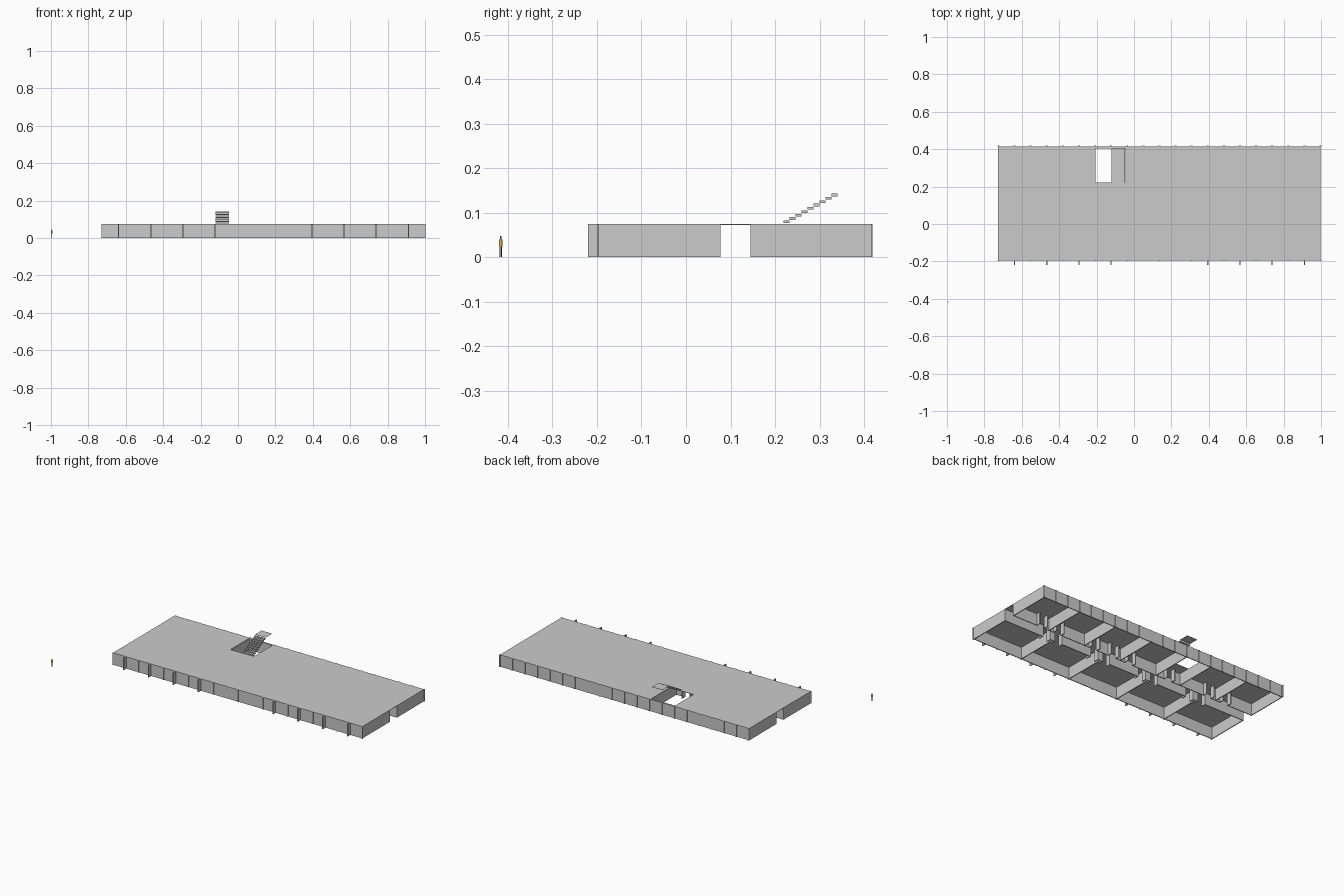
import bpy, bmesh, math

if "Cube" in bpy.data.objects:
    bpy.data.objects.remove(bpy.data.objects["Cube"])

H = 0.0745          # storey height
T = 0.005           # wall thickness
X0, X1 = -0.728, 0.997
YF, YB = -0.195, 0.415
CF, CB = 0.077, 0.145   # corridor faces
MOD = 0.0861


def grid_x(i):
    return -0.725 + MOD * i


def boxes(name, items, color=None):
    """One object from (x0, x1, y0, y1, z0, z1) blocks."""
    bm = bmesh.new()
    for x0, x1, y0, y1, z0, z1 in items:
        r = bmesh.ops.create_cube(bm, size=1)
        for v in r["verts"]:
            v.co = ((x0 + x1) / 2 + v.co.x * (x1 - x0),
                    (y0 + y1) / 2 + v.co.y * (y1 - y0),
                    (z0 + z1) / 2 + v.co.z * (z1 - z0))
    me = bpy.data.meshes.new(name)
    bm.to_mesh(me)
    bm.free()
    ob = bpy.data.objects.new(name, me)
    bpy.context.collection.objects.link(ob)
    if color:
        m = bpy.data.materials.new(name + "_colour")
        m.diffuse_color = color
        m.use_nodes = True
        m.node_tree.nodes["Principled BSDF"].inputs["Base Color"].default_value = m.diffuse_color
        me.materials.append(m)
    return ob


# Ceiling slab around the stair opening
hx0, hx1, hy0, hy1 = -0.208, -0.045, 0.222, 0.405
zs = H - 0.002
boxes("ceiling_slab", [
    (X0, hx0, YF, YB, zs, H), (hx1, X1, YF, YB, zs, H),
    (hx0, hx1, YF, hy0, zs, H), (hx0, hx1, hy1, YB, zs, H)])

# Long outside walls and end walls with a corridor opening
boxes("front_wall", [(X0, X1, YF, YF + T, 0, zs)])
boxes("back_wall", [(X0, X1, YB - T, YB, 0, zs)])
ends = []
for x in (X0, X1 - T):
    ends += [(x, x + T, YF + T, CF, 0, zs), (x, x + T, CB, YB - T, 0, zs)]
boxes("end_walls", ends)

# Slim pilasters on the facades, deep fins between them at the front
pil = []
for i in range(21):
    x = grid_x(i)
    pil.append((x - 0.005, x + 0.005, YB, YB + 0.004, 0, H))
    if i % 2 == 0:
        pil.append((x - 0.005, x + 0.005, YF - 0.004, YF, 0, H))
boxes("pilasters", pil)
boxes("front_fins", [(grid_x(i) - 0.003, grid_x(i) + 0.003, YF - 0.025, YF, 0, H)
                     for i in (1, 3, 5, 7, 13, 15, 17, 19)])

# Room partitions
front_rooms = (4, 8, 12, 16)
back_rooms = (3, 6, 8, 11, 14, 17)
boxes("front_partitions", [(grid_x(i) - T / 2, grid_x(i) + T / 2, YF + T, CF, 0, zs)
                           for i in front_rooms])
boxes("back_partitions", [(grid_x(i) - T / 2, grid_x(i) + T / 2, CB, YB - T, 0, zs)
                          for i in back_rooms])


def corridor_wall(name, y, side, doors):
    """Wall along the corridor with recessed doorways stepping into the rooms."""
    w, d = 0.05, 0.03
    items, x = [], X0 + T
    ya, yb = sorted((y, y + side * T))
    for c in doors:
        items.append((x, c - w / 2, ya, yb, 0, zs))
        ja, jb = sorted((y, y + side * d))
        for e in (c - w / 2 - T, c + w / 2):
            items.append((e, e + T, ja, jb, 0, zs))
        x = c + w / 2
    items.append((x, X1 - T, ya, yb, 0, zs))
    boxes(name, items)


corridor_wall("front_corridor_wall", CF, -1,
              [grid_x(i + s * 0.5) for i in front_rooms for s in (-1, 1)])
corridor_wall("back_corridor_wall", CB, 1,
              [grid_x(i) for i in (2.3, 3.7, 7, 10.3, 11.7, 13.3, 16.3, 17.7)])

# Open treads rising to a thin landing
sx0, sx1 = -0.119, -0.047
boxes("stair_treads", [(sx0, sx1, 0.219 + 0.0135 * k, 0.232 + 0.0135 * k,
                        0.0765 + 0.0075 * k, 0.0825 + 0.0075 * k) for k in range(9)])
boxes("stair_landing", [(sx0, sx1, 0.338, 0.403, 0.147, 0.148)])

# Flat standing figure for scale, turned diagonally
parts = [
    boxes("figure_legs", [(-0.003, -0.0005, -0.0003, 0.0003, 0, 0.023),
                          (0.0005, 0.003, -0.0003, 0.0003, 0, 0.023)], (0.08, 0.08, 0.1, 1)),
    boxes("figure_torso", [(-0.005, 0.005, -0.0003, 0.0003, 0.023, 0.040)], (0.8, 0.5, 0.08, 1)),
    boxes("figure_head", [(-0.002, 0.002, -0.0003, 0.0003, 0.040, 0.047)], (0.2, 0.13, 0.08, 1)),
]
for p in parts:
    p.location = (-0.996, -0.416, 0)
    p.rotation_euler.z = math.radians(45)
